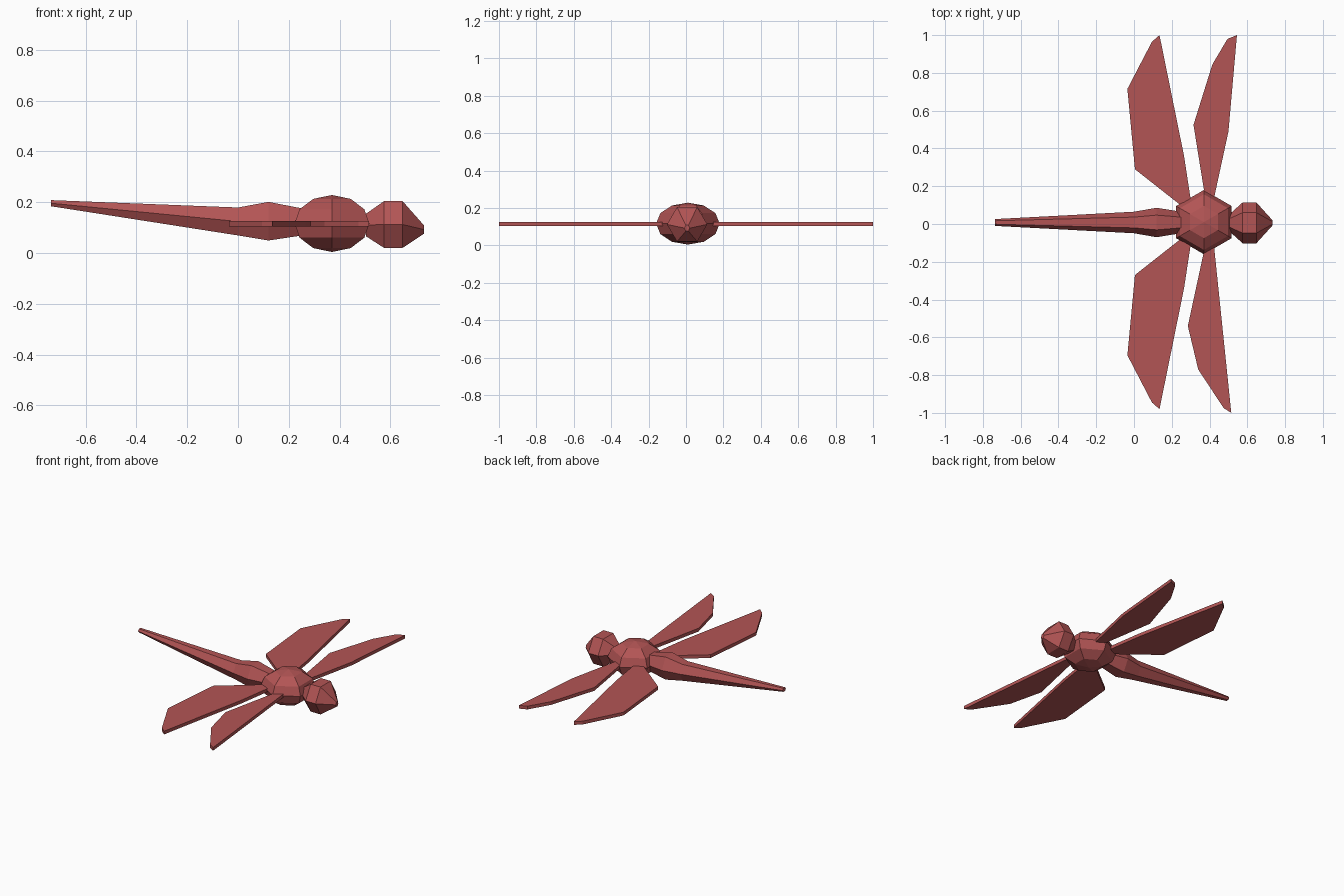
import bpy, bmesh
from math import cos, sin, tau

if "Cube" in bpy.data.objects:
    bpy.data.objects.remove(bpy.data.objects["Cube"])

mat = bpy.data.materials.new("dull_red")
mat.diffuse_color = (0.45, 0.09, 0.09, 1)
mat.use_nodes = True
mat.node_tree.nodes["Principled BSDF"].inputs["Base Color"].default_value = mat.diffuse_color


def finish(name, bm):
    bmesh.ops.recalc_face_normals(bm, faces=bm.faces)
    me = bpy.data.meshes.new(name)
    bm.to_mesh(me)
    bm.free()
    me.materials.append(mat)
    ob = bpy.data.objects.new(name, me)
    bpy.context.collection.objects.link(ob)
    return ob


def loft(name, sections, yc, sides=6):
    """Skin along x through elliptical sections (x, z centre, y radius, z radius)."""
    bm = bmesh.new()
    rings = []
    for x, zc, ry, rz in sections:
        rings.append([bm.verts.new((x, yc + ry * cos(tau * i / sides),
                                    zc + rz * sin(tau * i / sides) / sin(tau / 6)))
                      for i in range(sides)])
    for a, b in zip(rings, rings[1:]):
        for i in range(sides):
            j = (i + 1) % sides
            bm.faces.new((a[i], a[j], b[j], b[i]))
    bm.faces.new(rings[0])
    bm.faces.new(rings[-1])
    return finish(name, bm)


def wing(name, outline, z0=0.104, z1=0.126):
    """Thin flat plate from a top-view outline."""
    bm = bmesh.new()
    face = bm.faces.new([bm.verts.new((x, y, z0)) for x, y in outline])
    ext = bmesh.ops.extrude_face_region(bm, geom=[face])
    top = [v for v in ext["geom"] if isinstance(v, bmesh.types.BMVert)]
    bmesh.ops.translate(bm, verts=top, vec=(0, 0, z1 - z0))
    if not face.is_valid or len(bm.faces) == len(outline) + 1:
        bm.faces.new([v for v in bm.verts if v not in top])
    return finish(name, bm)


# Thorax: six-sided flattened sphere with corners towards +y and -y
bpy.ops.mesh.primitive_uv_sphere_add(segments=6, ring_count=6, radius=1)
thorax = bpy.context.object
thorax.name = "thorax"
thorax.location = (0.37, 0.01, 0.116)
extent = max(v.co.y for v in thorax.data.vertices)
if extent < 0.95:
    thorax.rotation_euler.z = tau / 4
thorax.scale = (0.17, 0.17, 0.112)
thorax.data.materials.append(mat)

# Head
loft("head", [(0.505, 0.11, 0.045, 0.045), (0.575, 0.112, 0.108, 0.092),
              (0.648, 0.112, 0.108, 0.092), (0.733, 0.092, 0.014, 0.016)], 0.006)

# Tapering tail
loft("tail", [(-0.737, 0.196, 0.018, 0.012), (0.0, 0.124, 0.057, 0.055),
              (0.12, 0.125, 0.078, 0.076), (0.26, 0.122, 0.055, 0.052)], 0.008)

# Rear wings, mirrored about the body line
rear = [(0.135, 1.0), (0.095, 0.965), (-0.035, 0.715), (0.005, 0.29),
        (0.24, 0.105), (0.30, 0.13), (0.265, 0.36)]
wing("rear_wing_left", rear)
wing("rear_wing_right", [(x, 0.02 - y) for x, y in rear])

# Front wings, slightly different on each side
wing("front_wing_left", [(0.545, 1.0), (0.495, 0.98), (0.415, 0.845), (0.315, 0.525),
                         (0.38, 0.12), (0.42, 0.12), (0.50, 0.49)])
wing("front_wing_right", [(0.515, -1.0), (0.475, -0.975), (0.34, -0.77),
                          (0.285, -0.54), (0.38, -0.10), (0.422, -0.10)])
